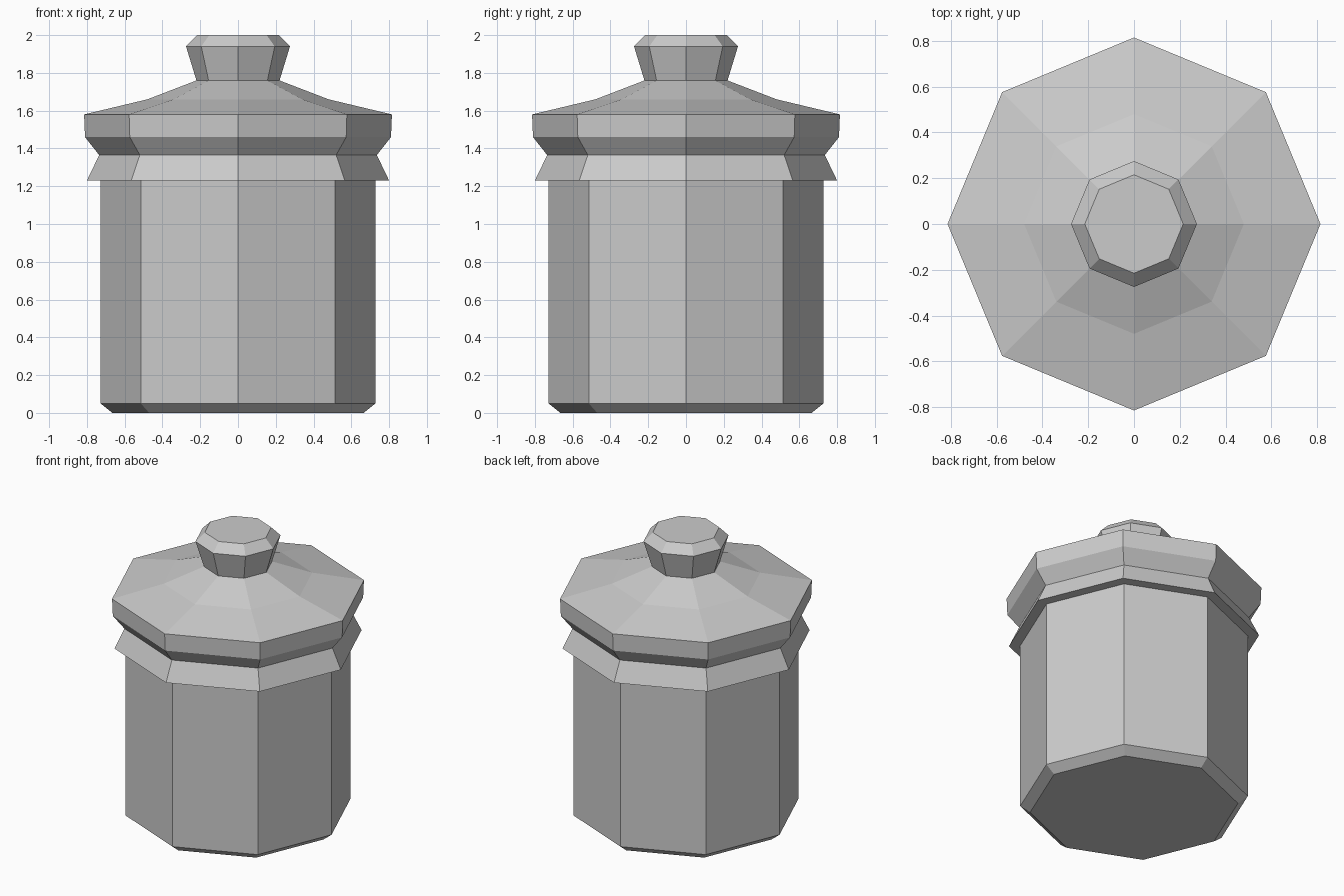
import bpy
import bmesh
from math import cos, sin, pi

SIDES = 8

cube = bpy.data.objects.get("Cube")
if cube:
    bpy.data.objects.remove(cube, do_unlink=True)

grey = bpy.data.materials.new("plain grey")
grey.use_nodes = True
colour = (0.6, 0.6, 0.6, 1)
grey.diffuse_color = colour
grey.node_tree.nodes["Principled BSDF"].inputs["Base Color"].default_value = colour


def turned(name, profile):
    """Faceted solid of revolution from (radius, height) pairs, bottom to top."""
    bm = bmesh.new()
    rings = [[bm.verts.new((r * cos(2 * pi * i / SIDES), r * sin(2 * pi * i / SIDES), z))
              for i in range(SIDES)] for r, z in profile]
    for low, high in zip(rings, rings[1:]):
        for i in range(SIDES):
            j = (i + 1) % SIDES
            bm.faces.new((low[i], low[j], high[j], high[i]))
    bm.faces.new(rings[0][::-1])
    bm.faces.new(rings[-1])
    mesh = bpy.data.meshes.new(name)
    bm.to_mesh(mesh)
    bm.free()
    mesh.materials.append(grey)
    obj = bpy.data.objects.new(name, mesh)
    bpy.context.collection.objects.link(obj)
    return obj


# Jar body with chamfered foot and flared collar
turned("jar_body", [(0.665, 0), (0.728, 0.05), (0.728, 1.23), (0.8, 1.23), (0.735, 1.365)])
# Lid with rim and sloping top
turned("lid", [(0.735, 1.365), (0.81, 1.46), (0.815, 1.58), (0.48, 1.66), (0.22, 1.76)])
# Knob with bevelled top
turned("lid_knob", [(0.22, 1.76), (0.275, 1.94), (0.215, 2.0)])
